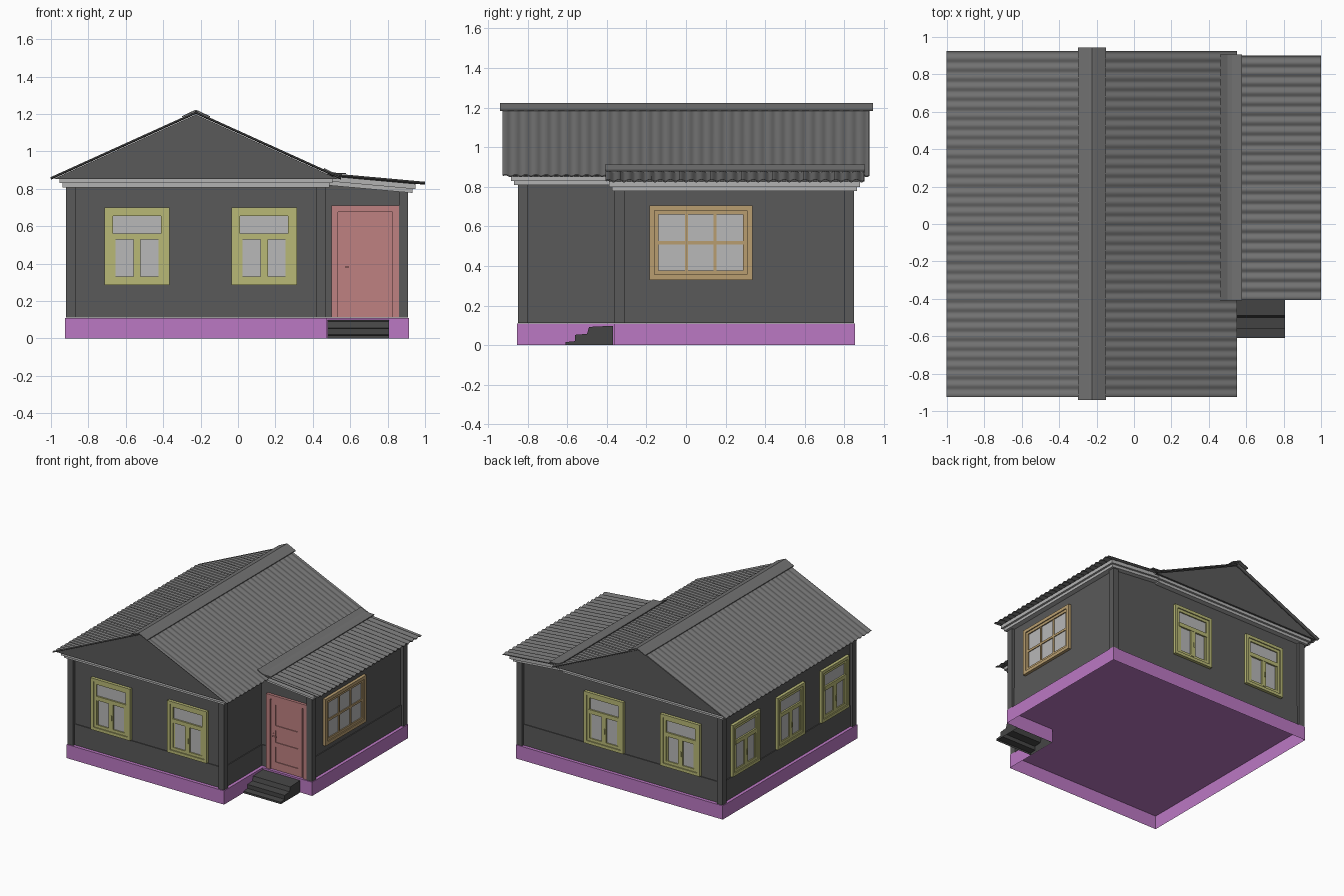
import bpy, bmesh
from math import sin, pi, radians

if "Cube" in bpy.data.objects:
    bpy.data.objects.remove(bpy.data.objects["Cube"])


def mat(name, r, g, b):
    m = bpy.data.materials.new(name)
    m.diffuse_color = (r, g, b, 1)
    m.use_nodes = True
    m.node_tree.nodes["Principled BSDF"].inputs["Base Color"].default_value = m.diffuse_color
    return m


WALL = mat("wall_grey", .10, .10, .10)
ROOF = mat("roof_grey", .17, .17, .17)
TRIM = mat("trim_grey", .45, .45, .45)
GLASS = mat("glass_grey", .48, .48, .48)
STEP = mat("step_grey", .06, .06, .06)
PURPLE = mat("purple", .50, .19, .55)
OLIVE = mat("olive", .48, .48, .18)
RED = mat("red", .52, .22, .22)
TAN = mat("tan", .48, .34, .16)


def make(name, verts, faces, m):
    me = bpy.data.meshes.new(name)
    me.from_pydata(verts, [], faces)
    bm = bmesh.new()
    bm.from_mesh(me)
    bmesh.ops.recalc_face_normals(bm, faces=bm.faces)
    bm.to_mesh(me)
    bm.free()
    me.materials.append(m)
    o = bpy.data.objects.new(name, me)
    bpy.context.collection.objects.link(o)
    return o


def prism(name, pts, a, b, axis, m, open_ground=False):
    """Extrude a 2D outline from a to b along an axis; optionally leave faces on the ground open."""
    put = {"x": lambda u, v, t: (t, u, v), "y": lambda u, v, t: (u, t, v),
           "z": lambda u, v, t: (u, v, t)}[axis]
    n = len(pts)
    verts = [put(u, v, t) for t in (a, b) for u, v in pts]
    faces = [(i, (i + 1) % n, n + (i + 1) % n, n + i) for i in range(n)]
    faces += [tuple(range(n)), tuple(range(n, 2 * n))]
    if open_ground:
        faces = [f for f in faces if max(verts[i][2] for i in f) > .001]
    return make(name, verts, faces, m)


def boxes(name, items, m):
    """One object from several (x0,x1,y0,y1,z0,z1) boxes."""
    verts, faces = [], []
    for x0, x1, y0, y1, z0, z1 in items:
        k = len(verts)
        verts += [(x, y, z) for x in (x0, x1) for y in (y0, y1) for z in (z0, z1)]
        faces += [tuple(k + i for i in f) for f in
                  ((0, 1, 3, 2), (4, 6, 7, 5), (0, 4, 5, 1), (2, 3, 7, 6), (0, 2, 6, 4), (1, 5, 7, 3))]
    return make(name, verts, faces, m)


def border(w, z0, z1, t, y0, y1):
    """Four bars of a rectangular frame with outer width w."""
    h = w / 2
    return [(-h, -h + t, y0, y1, z0, z1), (h - t, h, y0, y1, z0, z1),
            (-h + t, h - t, y0, y1, z1 - t, z1), (-h + t, h - t, y0, y1, z0, z0 + t)]


def place(objs, x, y, deg):
    for o in objs:
        o.location = (x, y, 0)
        o.rotation_euler.z = radians(deg)


def corner_outline(g):
    return [(-.92 - g, -.85 - g), (.47 + g, -.85 - g), (.47 + g, -.36 - g),
            (.91 + g, -.36 - g), (.91 + g, .85 + g), (-.92 - g, .85 + g)]


# foundation, open underneath
prism("foundation", corner_outline(.004), 0, .11, "z", PURPLE, open_ground=True)


def lean(x):
    """Height of the annex roof at x."""
    return .875 - .09 * (x - .5)


# walls set back between the corner boards, with lower cladding
R = .025
boxes("main_walls", [(-.92 + R, .47 - R, -.85 + R, .85 - R, .112, .85)], WALL)
prism("annex_walls", [(.44, .112), (.91 - R, .112), (.91 - R, .80), (.44, .84)],
      -.36 + R, .85 - R, "y", WALL)
prism("lower_cladding", corner_outline(-R + .006), .112, .28, "z", WALL)
c = .025
boxes("corner_boards", [(x - c, x + c, y - c, y + c, .112, t) for x, y, t in
      ((-.895, -.825, .82), (.445, -.825, .82), (-.895, .825, .82),
       (.885, -.335, .80), (.885, .825, .80))], WALL)

# stepped cornices
boxes("main_cornice", [(-.955, .505, -.885, .885, .83, .857),
                       (-.938, .488, -.868, .868, .808, .832)], TRIM)
for name, x, y0, y1, hi, lo in (("annex_cornice_upper", .95, -.39, .88, .008, .036),
                                ("annex_cornice_lower", .932, -.374, .864, .034, .058)):
    prism(name, [(.46, lean(.46) - hi), (x, lean(x) - hi), (x, lean(x) - lo), (.46, lean(.46) - lo)],
          y0, y1, "y", TRIM)

# gable block filling the attic
prism("gable", [(-.985, .853), (.535, .853), (-.225, 1.197)], -.90, .90, "y", WALL)


# corrugated roof sheets
def sheet(name, p, q, y0, y1, waves, amp):
    n = waves * 8
    verts, faces = [], []
    for i in range(n + 1):
        y = y0 + (y1 - y0) * i / n
        d = amp * sin(2 * pi * i / 8)
        verts += [(p[0], y, p[1] + d), (q[0], y, q[1] + d)]
        if i < n:
            faces.append((2 * i, 2 * i + 1, 2 * i + 3, 2 * i + 2))
    o = make(name, verts, faces, ROOF)
    s = o.modifiers.new("thickness", "SOLIDIFY")
    s.thickness, s.offset = .006, 0
    bpy.ops.object.select_all(action='DESELECT')
    o.select_set(True)
    bpy.context.view_layer.objects.active = o
    bpy.ops.object.modifier_apply(modifier=s.name)
    bpy.ops.object.shade_smooth_by_angle(angle=radians(50))


sheet("roof_left", (-1, .856), (-.225, 1.207), -.925, .925, 36, .004)
sheet("roof_right", (.55, .856), (-.225, 1.207), -.925, .925, 36, .004)
sheet("annex_roof", (.48, lean(.48)), (1, lean(1)), -.405, .90, 25, .005)

# ridge cap and annex flashing
prism("ridge_cap", [(-.30, 1.188), (-.24, 1.217), (-.225, 1.223), (-.21, 1.217), (-.15, 1.188),
                    (-.15, 1.182), (-.225, 1.215), (-.30, 1.182)], -.94, .945, "y", ROOF)
prism("annex_flashing", [(.46, .912), (.50, .891), (.525, .886), (.578, .884),
                         (.578, .878), (.525, .880), (.50, .884), (.46, .905)], -.41, .905, "y", ROOF)


# casement windows on front, back and left
def casement(name, x, y, deg):
    z0, z1, w = .285, .70, .35
    bars = border(w, z0, z1, .024, -.024, .005) + border(w - .046, z0 + .022, z1 - .022, .024, -.016, .005)
    bars += [(-.135, .135, -.020, .005, .53, .562), (-.02, .02, -.018, .005, .32, .54)]
    for s in (-1, 1):  # opening sash stiles
        xs = sorted((s * .115, s * .133))
        bars.append((*xs, -.013, .005, .32, .54))
    bars.append((.004, .012, -.024, -.017, .40, .44))  # latch
    frame = boxes(name + "_frame", bars, OLIVE)
    glass = boxes(name + "_glass", [(-.15, .15, -.007, .004, .30, .68)], GLASS)
    place((frame, glass), x, y, deg)


for i, x in enumerate((-.54, .14)):
    casement(f"front_window_{i + 1}", x, -.85 + R, 0)
    casement(f"back_window_{i + 1}", x, .85 - R, 180)
for i, y in enumerate((-.59, -.03, .54)):
    casement(f"left_window_{i + 1}", -.92 + R, y, -90)

# six-pane annex window
bars = border(.52, .33, .705, .026, -.024, .005) + border(.472, .354, .681, .022, -.016, .005)
bars += [(-.22, .22, -.014, .005, .508, .526)]
bars += [(x - .008, x + .008, -.014, .005, .37, .67) for x in (-.072, .072)]
place((boxes("annex_window_frame", bars, TAN),
       boxes("annex_window_glass", [(-.23, .23, -.007, .004, .36, .675)], GLASS)), .91 - R, .075, 90)

# front door: casing, leaf, raised rails and handle
casing = border(.36, .112, .71, .034, -.022, .005)[:3]
leaf = [(-.15, .15, -.010, .005, .112, .68)]
rails = [(-.135, -.10, -.016, 0, .118, .674), (.10, .135, -.016, 0, .118, .674)]
rails += [(-.10, .10, -.016, 0, z, z + h) for z, h in ((.118, .06), (.30, .035), (.43, .04), (.635, .039))]
place((boxes("door_casing", casing, RED), boxes("door_leaf", leaf + rails, RED),
       boxes("door_handle", [(-.128, -.108, -.020, 0, .36, .405),
                             (-.125, -.09, -.026, -.019, .378, .388)], RED)), .68, -.36 + R, 0)

# porch steps, open underneath
prism("porch_steps", [(-.368, 0), (-.61, 0), (-.61, .015), (-.562, .02), (-.562, .052),
                      (-.50, .057), (-.49, .092), (-.368, .098)], .478, .808, "x", STEP, open_ground=True)
